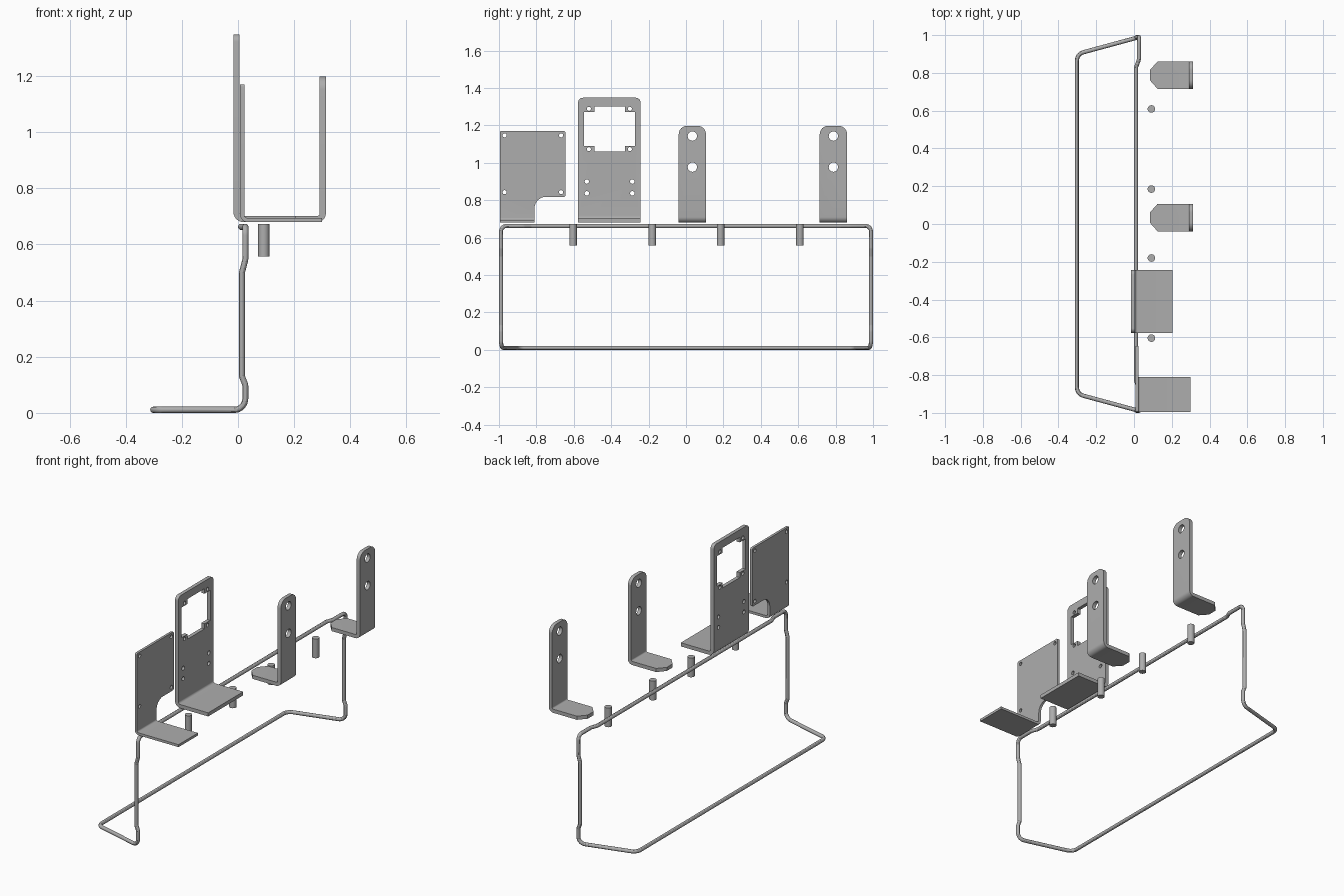
import bpy, bmesh, math
from mathutils import Vector

if "Cube" in bpy.data.objects:
    bpy.data.objects.remove(bpy.data.objects["Cube"])

steel = bpy.data.materials.new("brushed grey steel")
steel.diffuse_color = (0.42, 0.42, 0.42, 1)
steel.use_nodes = True
steel.node_tree.nodes["Principled BSDF"].inputs["Base Color"].default_value = steel.diffuse_color


def rounded(points, closed=True, seg=6):
    """Round each corner; points are (coordinates, radius)."""
    out, n = [], len(points)
    for i, (p, r) in enumerate(points):
        p = Vector(p)
        if r == 0:
            out.append(p)
            continue
        a = (Vector(points[i - 1][0]) - p).normalized()
        b = (Vector(points[(i + 1) % n][0]) - p).normalized()
        half = a.angle(b) / 2
        d = r / math.tan(half)
        c = p + (a + b).normalized() * (r / math.sin(half))
        s, e = p + a * d - c, p + b * d - c
        for k in range(seg + 1):
            out.append(c + (s.lerp(e, k / seg)).normalized() * r)
    return out


def prism(name, pts, axis, lo, hi):
    """Extrude a flat outline along an axis."""
    def place(p, h):
        q = list(p[:2])
        q.insert("xyz".index(axis), h)
        return q
    bm = bmesh.new()
    low = [bm.verts.new(place(p, lo)) for p in pts]
    top = [bm.verts.new(place(p, hi)) for p in pts]
    bm.faces.new(low)
    bm.faces.new(top)
    for i in range(len(pts)):
        j = (i + 1) % len(pts)
        bm.faces.new((low[i], low[j], top[j], top[i]))
    bmesh.ops.recalc_face_normals(bm, faces=bm.faces)
    me = bpy.data.meshes.new(name)
    bm.to_mesh(me)
    bm.free()
    me.materials.append(steel)
    ob = bpy.data.objects.new(name, me)
    bpy.context.collection.objects.link(ob)
    return ob


def select(ob):
    bpy.ops.object.select_all(action='DESELECT')
    ob.select_set(True)
    bpy.context.view_layer.objects.active = ob


def smooth(ob):
    select(ob)
    bpy.ops.object.shade_smooth_by_angle(angle=math.radians(30))


def cut(ob, tool, op):
    select(ob)
    m = ob.modifiers.new("cut", 'BOOLEAN')
    m.operation, m.object, m.solver = op, tool, 'EXACT'
    bpy.ops.object.modifier_apply(modifier=m.name)
    bpy.data.objects.remove(tool)


def circle(u, v, r, n=24):
    return [(u + r * math.cos(2 * math.pi * i / n), v + r * math.sin(2 * math.pi * i / n)) for i in range(n)]


def bent_plate(name, x_out, x_end, z_top, t, bend, outline, holes, plan=None):
    """L-shaped sheet, trimmed to its side outline (and plan), then pierced."""
    zb, d = 0.68, 1 if x_end > x_out else -1
    xi = x_out + d * t
    prof = rounded([((x_end, zb), 0), ((x_out, zb), bend), ((x_out, z_top), 0),
                    ((xi, z_top), 0), ((xi, zb + t), bend - t), ((x_end, zb + t), 0)])
    ys = [p[0][0] for p in outline]
    ob = prism(name, prof, 'y', min(ys) - 0.05, max(ys) + 0.05)
    cut(ob, prism("trim", rounded(outline), 'x', -0.6, 0.6), 'INTERSECT')
    if plan:
        cut(ob, prism("trim", plan, 'z', 0.5, 1.5), 'INTERSECT')
    for h in holes:
        cut(ob, prism("hole", h, 'x', -0.6, 0.6), 'DIFFERENCE')
    smooth(ob)
    return ob


# Bent wire frame: half path mirrored in y
X, Y, B, T = 0.026, 0.989, 0.011, 0.663
half = [((-0.302, 0.9, B), 0.045), ((X, Y, B), 0.04), ((X, Y, 0.10), 0.03),
        ((0.014, Y, 0.13), 0.03), ((0.014, Y, 0.50), 0.03), ((X, Y, 0.545), 0.03),
        ((X, Y, T), 0.03), ((X, 0.87, T), 0.03), ((0.011, 0.83, T), 0.03)]
path = rounded(half + [((x, -y, z), r) for (x, y, z), r in reversed(half)], seg=7)
cu = bpy.data.curves.new("wire_frame", 'CURVE')
cu.dimensions, cu.bevel_depth, cu.bevel_resolution = '3D', 0.011, 4
sp = cu.splines.new('POLY')
sp.points.add(len(path) - 1)
for q, p in zip(sp.points, path):
    q.co = (*p, 1)
sp.use_cyclic_u = True
cu.materials.append(steel)
wire = bpy.data.objects.new("wire_frame", cu)
bpy.context.collection.objects.link(wire)
select(wire)
bpy.ops.object.convert(target='MESH')
smooth(bpy.context.object)

# Notched end plate with four small holes
bent_plate("notched_plate", 0.008, 0.30, 1.17, 0.015, 0.025,
           [((-0.995, 0.6), 0), ((-0.81, 0.6), 0), ((-0.81, 0.818), 0.06),
            ((-0.645, 0.818), 0.008), ((-0.645, 1.17), 0.008), ((-0.995, 1.17), 0.008)],
           [circle(y, z, 0.011) for y in (-0.97, -0.668) for z in (0.843, 1.147)])

# Tall plate with a window that leaves four corner tabs
y0, y1, y2, y3 = -0.545, -0.49, -0.327, -0.273
z0, z1, z2, z3 = 1.06, 1.09, 1.272, 1.302
window = [(y0, z1), (y1, z1), (y1, z0), (y2, z0), (y2, z1), (y3, z1),
          (y3, z2), (y2, z2), (y2, z3), (y1, z3), (y1, z2), (y0, z2)]
bent_plate("window_plate", -0.016, 0.205, 1.348, 0.022, 0.035,
           [((-0.577, 0.6), 0), ((-0.243, 0.6), 0), ((-0.243, 1.348), 0.025), ((-0.577, 1.348), 0.025)],
           [window]
           + [circle(y, z, 0.011) for y in (-0.519, -0.3) for z in (1.073, 1.289)]
           + [circle(y, z, 0.012) for y in (-0.53, -0.287) for z in (0.837, 0.9)])

# Two narrow brackets with chamfered feet
for i, yc in enumerate((0.034, 0.788)):
    a, b = yc - 0.073, yc + 0.073
    bent_plate(f"bracket_{i + 1}", 0.313, 0.085, 1.198, 0.022, 0.03,
               [((a, 0.6), 0), ((b, 0.6), 0), ((b, 1.198), 0.045), ((a, 1.198), 0.045)],
               [circle(yc, z, 0.025) for z in (0.977, 1.143)],
               [(0.085, a + 0.045), (0.125, a), (0.4, a), (0.4, b), (0.125, b), (0.085, b - 0.045)])

# Round pegs
for i, y in enumerate((-0.604, -0.18, 0.185, 0.609)):
    smooth(prism(f"peg_{i + 1}", circle(0.092, y, 0.02, 32), 'z', 0.557, 0.673))
